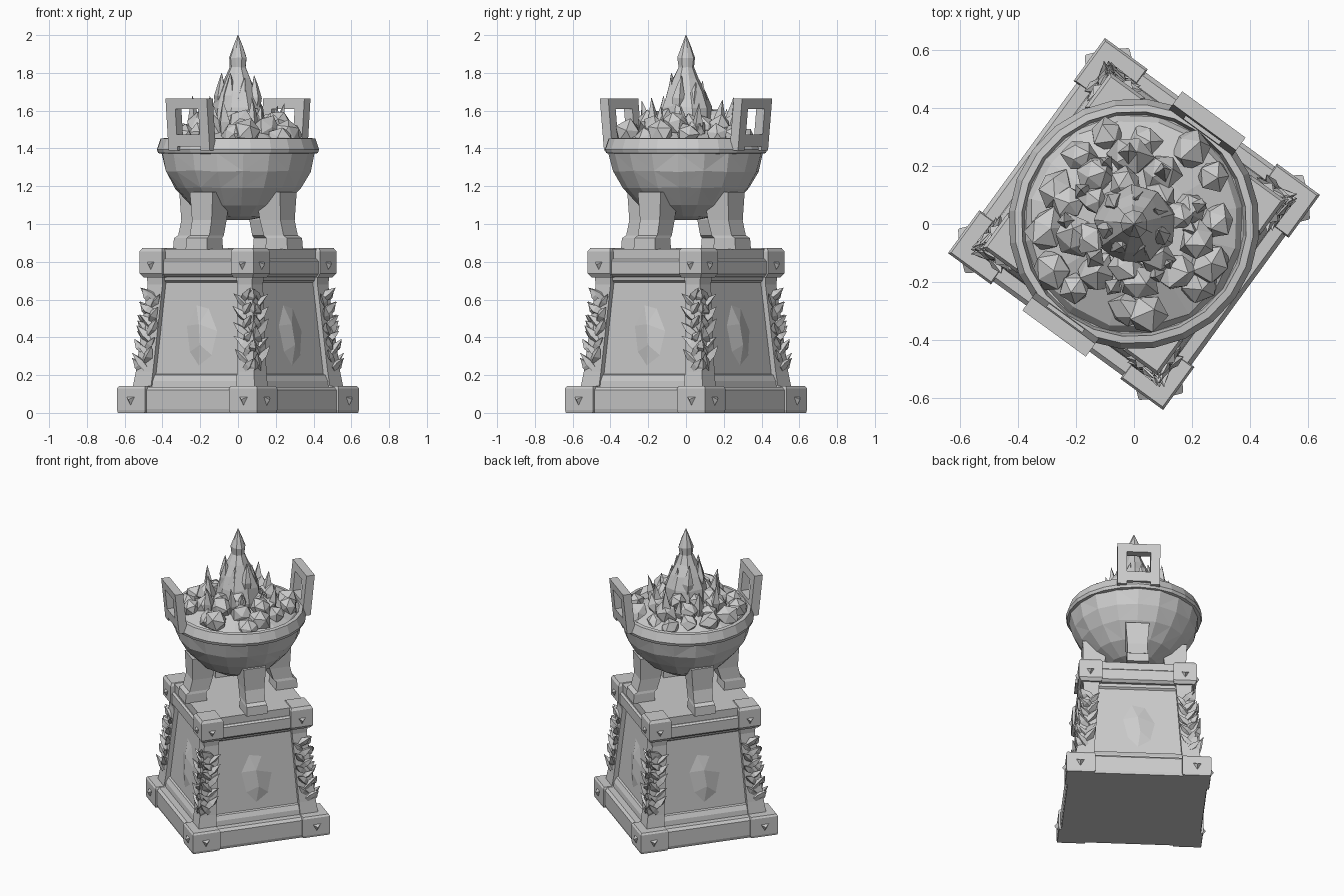
import bpy, bmesh, math, random
from math import sin, cos, pi
from mathutils import Vector, Matrix

random.seed(7)
if "Cube" in bpy.data.objects:
    bpy.data.objects.remove(bpy.data.objects["Cube"])

stone = bpy.data.materials.new("grey_stone")
stone.use_nodes = True
GREY = (0.6, 0.6, 0.6, 1)
stone.diffuse_color = GREY
stone.node_tree.nodes["Principled BSDF"].inputs["Base Color"].default_value = GREY

YAW = math.radians(53.9)      # whole brazier is turned on its vertical axis
ALL = (0, 1, 2, 3)


def make(name, bm, turns=(0,)):
    """Repeat the part by quarter turns, yaw it and link it as one object."""
    bmesh.ops.recalc_face_normals(bm, faces=bm.faces)
    out = bmesh.new()
    for t in turns:
        copy = bm.copy()
        copy.transform(Matrix.Rotation(YAW + t * pi / 2, 4, 'Z'))
        temp = bpy.data.meshes.new("temp")
        copy.to_mesh(temp)
        out.from_mesh(temp)
        copy.free()
        bpy.data.meshes.remove(temp)
    mesh = bpy.data.meshes.new(name)
    out.to_mesh(mesh)
    out.free()
    bm.free()
    mesh.materials.append(stone)
    obj = bpy.data.objects.new(name, mesh)
    bpy.context.collection.objects.link(obj)
    return obj


def loft(bm, rings):
    """Skin equal-length rings of points and cap both ends."""
    rows = [[bm.verts.new(p) for p in ring] for ring in rings]
    n = len(rows[0])
    for a, b in zip(rows, rows[1:]):
        for i in range(n):
            j = (i + 1) % n
            bm.faces.new((a[i], a[j], b[j], b[i]))
    bm.faces.new(rows[0][::-1])
    bm.faces.new(rows[-1])
    return bm


def rect(x0, x1, y0, y1, z):
    return [(x0, y0, z), (x1, y0, z), (x1, y1, z), (x0, y1, z)]


def square(h, z):
    return rect(-h, h, -h, h, z)


def circle(r, z, n, jitter=0.0, dx=0.0, dy=0.0):
    pts = []
    for i in range(n):
        a = 2 * pi * i / n
        k = r * (1 + random.uniform(-jitter, jitter))
        pts.append((dx + k * cos(a), dy + k * sin(a), z + r * random.uniform(-jitter, jitter)))
    return pts


def spike(bm, base, tip, r, n=4):
    """Tapered shard with a bent middle."""
    base, tip = Vector(base), Vector(tip)
    axis = (tip - base).normalized()
    q = axis.to_track_quat('Z', 'Y')
    bend = Vector((random.uniform(-.3, .3), random.uniform(-.3, .3), 0)) * r
    twist = random.uniform(0, pi)
    rings = []
    for t, k in ((0, 0.8), (0.4, 1), (0.75, 0.45), (1, 0.03)):
        c = base.lerp(tip, t) + bend * sin(pi * t)
        rings.append([c + q @ Vector((r * k * cos(twist + 2 * pi * i / n),
                                      r * k * sin(twist + 2 * pi * i / n), 0)) for i in range(n)])
    loft(bm, rings)


def rock(bm, pos, size):
    ball = bmesh.ops.create_icosphere(bm, subdivisions=1, radius=size)
    spin = Matrix.Rotation(random.uniform(0, pi), 3, Vector((random.random(), 1, random.random())))
    for v in ball["verts"]:
        v.co = spin @ v.co * random.uniform(0.8, 1.15) + Vector(pos)


# Plinth: slab, corner blocks
make("plinth_slab", loft(bmesh.new(), [square(.44, 0), square(.445, .02), square(.445, .12), square(.43, .137)]))
make("plinth_corners", loft(bmesh.new(), [rect(.28, .455, .28, .455, 0), rect(.275, .458, .275, .458, .015),
                                          rect(.275, .458, .275, .458, .13), rect(.28, .45, .28, .45, .142)]), ALL)

# Pedestal: tapered core with sloped trims, corner pillars
make("pedestal_core", loft(bmesh.new(), [square(.39, .13), square(.385, .17), square(.37, .2), square(.358, .205),
                                         square(.312, .69), square(.325, .7), square(.33, .73)]))
make("pedestal_pillars", loft(bmesh.new(), [rect(.28, .4, .28, .4, .13), rect(.275, .387, .275, .387, .22),
                                            rect(.245, .342, .245, .342, .68),
                                            rect(.24, .347, .24, .347, .73)]), ALL)

# Cap: lower beam, recessed upper band, corner blocks
make("cap_beam", loft(bmesh.new(), [square(.345, .72), square(.362, .735), square(.362, .805), square(.35, .815)]))
make("cap_top", loft(bmesh.new(), [square(.345, .8), square(.345, .868)]))
make("cap_corners", loft(bmesh.new(), [rect(.23, .358, .23, .358, .718), rect(.225, .373, .225, .373, .738),
                                       rect(.225, .373, .225, .373, .855), rect(.235, .362, .235, .362, .873)]), ALL)

# Triangular studs on both outer faces of each corner block
bm = bmesh.new()
for half, along, z, r in ((.455, .37, .07, .034), (.37, .3, .785, .03)):
    for swap in (False, True):
        tri = []
        for k, d in ((1, 0), (.1, .022)):
            ring = []
            for i in range(3):
                a = 2 * pi * i / 3 - pi / 2
                p = (half + d, along + k * r * cos(a), z + k * r * sin(a))
                ring.append((p[1], p[0], p[2]) if swap else p)
            tri.append(ring)
        loft(bm, tri)
make("corner_studs", bm, ALL)

# Shallow crystal relief on each pedestal panel
bm = bmesh.new()
outline = [(0, .24), (.09, .3), (.12, .43), (.05, .56), (-.04, .58), (-.1, .46), (-.07, .32)]
face_x = lambda z: .358 - (z - .205) * .095
rim = [bm.verts.new((face_x(z) - .002, y, z)) for y, z in outline]
peaks = [bm.verts.new((face_x(z) + .02, y, z)) for y, z in ((.015, .36), (.0, .47))]
for i in range(len(rim)):
    j = (i + 1) % len(rim)
    p = peaks[0] if i in (0, 1, 6) else peaks[1]
    q = peaks[0] if j in (0, 1, 6) else peaks[1]
    bm.faces.new((rim[i], rim[j], q) if p is q else (rim[i], rim[j], q, p))
make("panel_crystals", bm, ALL)

# Jagged shards climbing the pillars
bm = bmesh.new()
for swap in (False, True):
    for i in range(11):
        z = .27 + i * .037
        h = .387 - (z - .22) * .098
        side = (-1) ** i
        y = h - .05 + side * .03
        a = (h - .005, y - side * .035, z - .035)
        b = (h + random.uniform(.015, .035), y + side * .03, z + random.uniform(.01, .05))
        if swap:
            a, b = (a[1], a[0], a[2]), (b[1], b[0], b[2])
        spike(bm, a, b, random.uniform(.02, .028))
for z in (.26, .36, .46, .56, .63):
    h = .387 - (z - .22) * .098
    spike(bm, (h - .015, h - .015, z - .03), (h + .018, h + .018, z + .03), .026)
make("pillar_shards", bm, ALL)

# Four stout bent legs
make("legs", loft(bmesh.new(), [rect(.23, .375, -.07, .07, .865), rect(.235, .37, -.068, .068, .925),
                                rect(.215, .345, -.064, .064, .94), rect(.19, .325, -.064, .064, 1.02),
                                rect(.17, .33, -.075, .075, 1.17)]), ALL)

# Faceted bowl and its rim
bowl = [(.06, 1.022), (.15, 1.04), (.25, 1.1), (.335, 1.19), (.388, 1.28), (.41, 1.38)]
bm = loft(bmesh.new(), [circle(r, z, 18, .012) for r, z in bowl])
bmesh.ops.triangulate(bm, faces=[f for f in bm.faces if len(f.verts) == 4])
make("bowl", bm)
rim_profile = [(.39, 1.37), (.425, 1.375), (.432, 1.395), (.412, 1.452), (.388, 1.455), (.378, 1.40)]
make("bowl_rim", loft(bmesh.new(), [circle(r, z, 24) for r, z in rim_profile]))

# Upright rectangular handles on two sides, leaning slightly outward
bm = bmesh.new()
lean = lambda z: (z - 1.4) * .1
bar = lambda y0, y1, z0, z1: loft(bm, [rect(.385 + lean(z), .44 + lean(z), y0, y1, z) for z in (z0, z1)])
for s in (-1, 1):
    bar(min(s * .075, s * .135), max(s * .075, s * .135), 1.39, 1.62)
bar(-.135, .135, 1.61, 1.665)
bar(-.08, .08, 1.41, 1.475)
make("handles", bm, (0, 2))

# Heaped coals
make("ember_bed", loft(bmesh.new(), [circle(.385, 1.39, 16), circle(.36, 1.43, 16, .02),
                                     circle(.2, 1.5, 16, .03)]))
bm = bmesh.new()
for count, radius, z, size in ((14, .305, 1.465, .068), (10, .22, 1.51, .07), (7, .15, 1.53, .06)):
    for i in range(count):
        a = 2 * pi * (i + random.uniform(-.25, .25)) / count
        r = radius + random.uniform(-.02, .02)
        rock(bm, (r * cos(a), r * sin(a), z + random.uniform(-.02, .03)), size * random.uniform(.85, 1.15))
make("coals", bm)

# Small flames licking up between the coals
bm = bmesh.new()
for i in range(11):
    a = 2 * pi * (i + random.uniform(-.3, .3)) / 11
    r = random.uniform(.16, .25)
    spike(bm, (r * cos(a), r * sin(a), 1.47),
          (r * 1.1 * cos(a), r * 1.1 * sin(a), random.uniform(1.6, 1.7)), random.uniform(.025, .04))
make("small_flames", bm)

# Main flame with side tongues
bm = bmesh.new()
flame = [(.125, 1.44), (.142, 1.54), (.132, 1.62), (.1, 1.7), (.07, 1.77), (.042, 1.83),
         (.048, 1.88), (.03, 1.93), (.002, 2.0)]
loft(bm, [circle(r, z, 9, .06) for r, z in flame])
for i in range(7):
    a = 2 * pi * i / 7 + .4
    top = random.uniform(1.72, 1.86)
    spike(bm, (.095 * cos(a), .095 * sin(a), top - .2), (.088 * cos(a + .2), .088 * sin(a + .2), top), .036, 5)
make("main_flame", bm)
